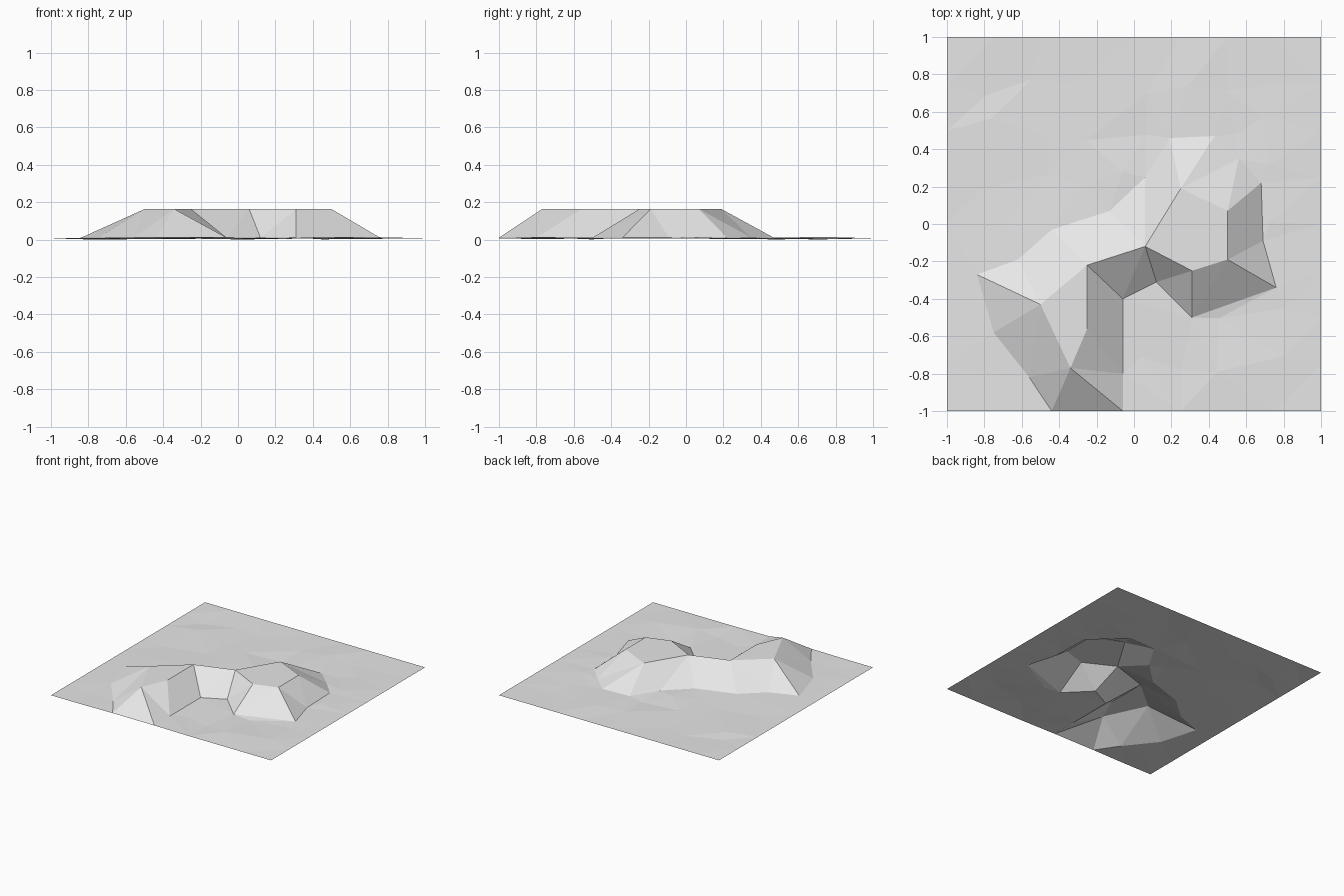
import bpy
import bmesh
import random
from mathutils import Vector
from mathutils.geometry import delaunay_2d_cdt

random.seed(4)
cube = bpy.data.objects.get("Cube")
if cube:
    bpy.data.objects.remove(cube, do_unlink=True)

# Outline where the hill meets the ground, clockwise from the left end
foot = [(-.84, -.27), (-.62, -.19), (-.44, -.03), (-.13, .07), (.06, .25),
        (.19, .46), (.43, .47), (.56, .35), (.68, .22), (.69, -.09),
        (.76, -.34), (.31, -.5), (.12, -.31), (-.06, -.4), (-.06, -.8),
        (-.06, -1), (-.44, -1), (-.56, -.82), (-.75, -.58)]

# Flat crest: a left shelf and a right shelf joined by a narrow neck
crest = [(-.5, -.43), (-.34, -.77), (-.25, -.56), (-.25, -.22), (.06, -.12),
         (.31, -.25), (.5, -.19), (.5, .07), (.25, .19)]
left_shelf, right_shelf = [0, 1, 2, 3], [4, 5, 6, 7, 8]

# Slope creases: foot points reached from each crest point
creases = [[17, 18, 0, 1], [14, 15, 16, 17], [14], [13, 1, 2, 3],
           [3, 4, 13, 12], [12, 11], [10, 9], [9, 8, 7], [7, 6, 5, 4]]


def inside(point, outline):
    """Even-odd test for a point within a closed outline."""
    x, y = point
    hit = False
    for (ax, ay), (bx, by) in zip(outline, outline[1:] + outline[:1]):
        if (ay > y) != (by > y) and x < ax + (y - ay) * (bx - ax) / (by - ay):
            hit = not hit
    return hit


def loop_edges(indices):
    return list(zip(indices, indices[1:] + indices[:1]))


points = [Vector(p) for p in foot + crest]
heights = [.01] * len(foot) + [.163] * len(crest)
offset = len(foot)

# Gently uneven ground around the hill
cells = 8
for row in range(cells + 1):
    for col in range(cells + 1):
        x, y = 2 * col / cells - 1, 2 * row / cells - 1
        border = row in (0, cells) or col in (0, cells)
        if not border:
            x += random.uniform(-.07, .07)
            y += random.uniform(-.07, .07)
        p = Vector((x, y))
        close = min((p - Vector(f)).length for f in foot) < .1
        corner = abs(x) == 1 and abs(y) == 1
        if corner or not (close or inside(p, foot)):
            points.append(p)
            heights.append(.007 if border else random.uniform(0, .015))

# Triangulate everything while keeping the hill's outline, crest and creases
edges = loop_edges(list(range(offset)))
for shelf in (left_shelf, right_shelf):
    edges += loop_edges([offset + i for i in shelf])
edges.append((offset + left_shelf[-1], offset + right_shelf[0]))
for i, feet in enumerate(creases):
    edges += [(offset + i, f) for f in feet]
verts, _, faces, sources, _, _ = delaunay_2d_cdt(points, edges, [], 0, .0001)

bm = bmesh.new()
made = [bm.verts.new((v.x, v.y, heights[s[0]] if s else .01))
        for v, s in zip(verts, sources)]
for face in faces:
    bm.faces.new([made[i] for i in face])
for face in bm.faces:
    face.normal_update()
    if face.normal.z < 0:
        face.normal_flip()
mesh = bpy.data.meshes.new("terrain")
bm.to_mesh(mesh)
bm.free()
terrain = bpy.data.objects.new("terrain", mesh)
bpy.context.collection.objects.link(terrain)

# Plain grey surface
grey = bpy.data.materials.new("plain grey")
grey.use_nodes = True
grey.diffuse_color = (.8, .8, .8, 1)
grey.node_tree.nodes["Principled BSDF"].inputs["Base Color"].default_value = (.8, .8, .8, 1)
mesh.materials.append(grey)
